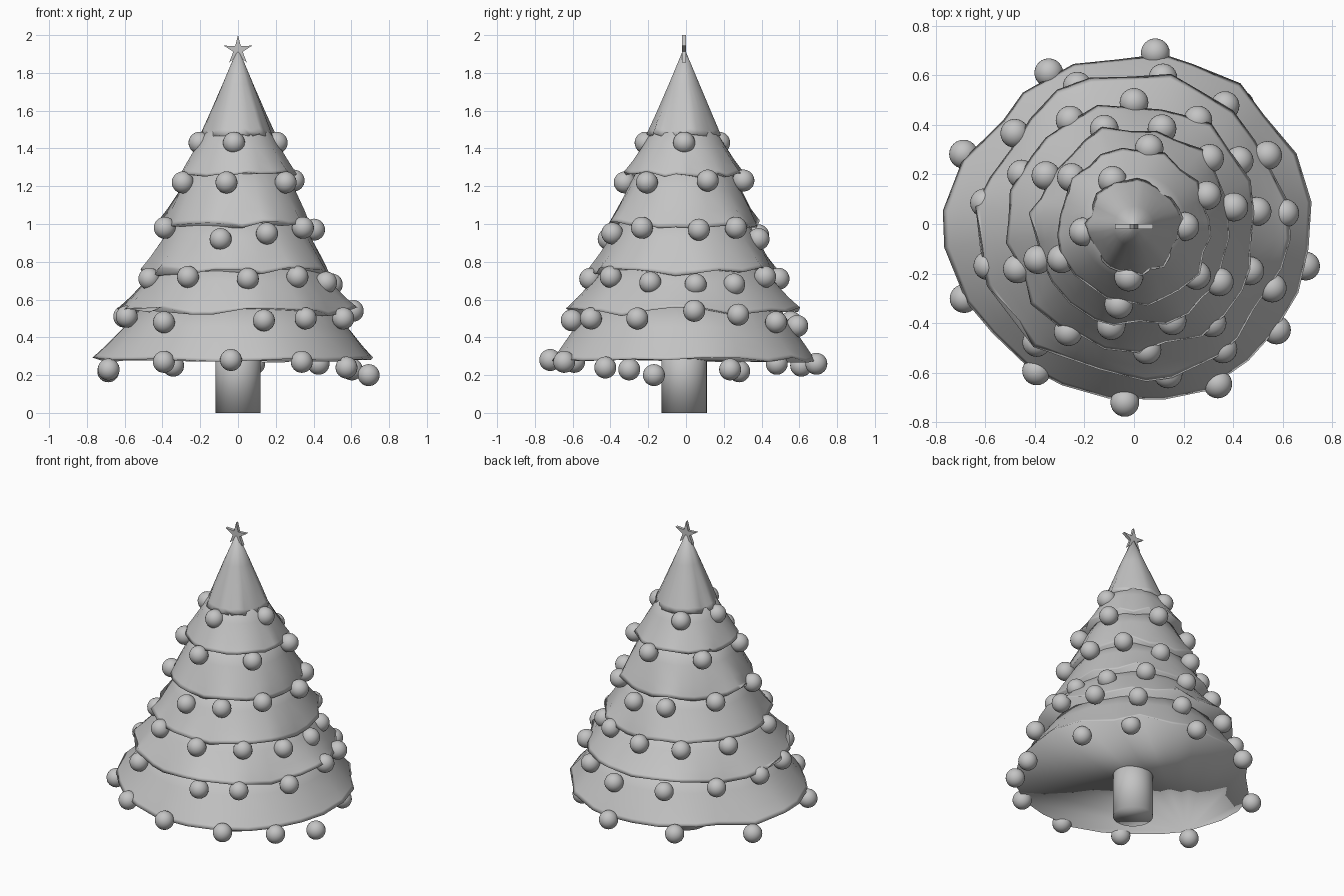
import bpy, bmesh, math, random
from mathutils import Vector

random.seed(7)
cube = bpy.data.objects.get("Cube")
if cube:
    bpy.data.objects.remove(cube, do_unlink=True)

GREY = (0.55, 0.55, 0.55, 1)
grey = bpy.data.materials.new("plain_grey")
grey.use_nodes = True
grey.diffuse_color = GREY
grey.node_tree.nodes["Principled BSDF"].inputs["Base Color"].default_value = GREY

CENTRE_Y = -0.01


def finish(bm, name, angle=180):
    """Turn a bmesh into a smooth-shaded object, sharp above the given angle."""
    bmesh.ops.recalc_face_normals(bm, faces=bm.faces)
    mesh = bpy.data.meshes.new(name)
    bm.to_mesh(mesh)
    bm.free()
    mesh.materials.append(grey)
    obj = bpy.data.objects.new(name, mesh)
    bpy.context.collection.objects.link(obj)
    bpy.ops.object.select_all(action='DESELECT')
    obj.select_set(True)
    bpy.context.view_layer.objects.active = obj
    bpy.ops.object.shade_smooth_by_angle(angle=math.radians(angle))


def polar(radius, degrees, z):
    a = math.radians(degrees)
    return Vector((radius * math.cos(a), radius * math.sin(a) + CENTRE_Y, z))


# Rim outline of the widest tier, sampled every 20 degrees
OUTLINE = [.71, .71, .70, .71, .71, .68, .71, .67, .76, .76, .75, .71, .70, .71, .71, .72, .71, .71]


def outline(degrees, uneven):
    """Relative rim radius in one direction."""
    step = 360 / len(OUTLINE)
    i, t = divmod((degrees % 360) / step, 1)
    i = int(i)
    r = OUTLINE[i] * (1 - t) + OUTLINE[(i + 1) % len(OUTLINE)] * t
    return 1 + uneven * (r / .71 - 1)


def branch_tier(name, top_r, top_z, rim_r, rim_z, sides, wobble, uneven):
    """Draped cone with a rumpled rim and a closed, fanned underside."""
    bm = bmesh.new()
    step = 360 / sides
    columns = []
    for i in range(sides):
        # Start at the back right, where the underside fan gathers
        a = 203 + (i + random.uniform(-.2, .2)) * step
        jitter = random.uniform(-1, .8)
        edge = rim_r * outline(a, uneven)
        column = []
        for t in (0, .4, .75, .93, 1):
            fold = wobble * jitter * t ** 3
            r = top_r + (edge - top_r) * t + fold
            z = top_z + (rim_z - top_z) * t + fold
            column.append(bm.verts.new(polar(r, a, z)))
        columns.append(column)
    for left, right in zip(columns, columns[1:] + columns[:1]):
        for k in range(len(left) - 1):
            bm.faces.new((left[k], left[k + 1], right[k + 1], right[k]))
    bm.faces.new([c[0] for c in columns])
    rim = [c[-1] for c in columns]
    for v, w in zip(rim[1:], rim[2:]):
        bm.faces.new((rim[0], w, v))
    finish(bm, name)


# Tiers: top radius and height, rim radius and height, sides, wobble, unevenness
branch_tier("branch_tier_1", .006, 1.92, .195, 1.47, 28, .014, 0)
branch_tier("branch_tier_2", .15, 1.53, .31, 1.26, 24, .022, .2)
branch_tier("branch_tier_3", .24, 1.30, .405, 1.00, 26, .024, .2)
branch_tier("branch_tier_4", .32, 1.04, .50, .75, 26, .026, .3)
branch_tier("branch_tier_5", .40, .80, .615, .54, 26, .028, .4)
branch_tier("branch_tier_6", .50, .57, .71, .28, 24, .018, 1)

# Trunk
bm = bmesh.new()
bmesh.ops.create_cone(bm, cap_ends=True, segments=32, radius1=.12, radius2=.12, depth=.4)
bmesh.ops.translate(bm, verts=bm.verts, vec=(0, CENTRE_Y, .2))
finish(bm, "trunk")

# Baubles under each rim: ring radius, unevenness, height, {angle: offset in hundredths}
BAUBLES = [
    (.205, 0, 1.43, {0: 0, 115: 0, 186: 0, 264: 0}),
    (.32, 0, 1.22, {23: 1, 79: 1, 142: 0, 204: 0, 259: 0, 322: 0}),
    (.41, 0, .97, {11: 0, 42: 1, 74: -5, 107: -3, 150: 0, 199: 1, 257: -5, 292: -2, 327: 1}),
    (.50, 0, .71, {7: -3, 32: -3, 59: 1, 90: 0, 121: 0, 155: 0, 200: 0, 238: 1, 276: 0,
                   309: 1, 339: -2}),
    (.61, 0, .50, {5: 4, 28: 2, 53: -2, 79: -4, 112: -2, 142: 0, 171: 1, 195: 1, 230: -2,
                   283: -1, 306: 0, 336: 0}),
    (.71, 1, .25, {83: 1, 119: 0, 157: -3, 203: -2, 236: 2, 267: 3, 298: 2, 324: -1, 347: -5}),
    (.65, 0, .25, {22: -2, 49: 1}),
]
for row, (radius, uneven, height, places) in enumerate(BAUBLES, 1):
    for n, (a, offset) in enumerate(places.items(), 1):
        bm = bmesh.new()
        bmesh.ops.create_uvsphere(bm, u_segments=24, v_segments=16, radius=.058)
        spot = polar(radius * outline(a, uneven), a, height + offset / 100)
        bmesh.ops.translate(bm, verts=bm.verts, vec=spot)
        finish(bm, f"bauble_{row}_{n}")

# Five-pointed star on the tip
bm = bmesh.new()
points = []
for i in range(10):
    r = .08 if i % 2 == 0 else .026
    a = math.pi / 2 + i * math.pi / 5
    points.append(bm.verts.new((r * math.cos(a), CENTRE_Y - .01, 1.92 + r * math.sin(a))))
face = bm.faces.new(points)
made = bmesh.ops.extrude_face_region(bm, geom=[face])["geom"]
bmesh.ops.translate(bm, vec=(0, .02, 0), verts=[v for v in made if isinstance(v, bmesh.types.BMVert)])
finish(bm, "star", 20)
